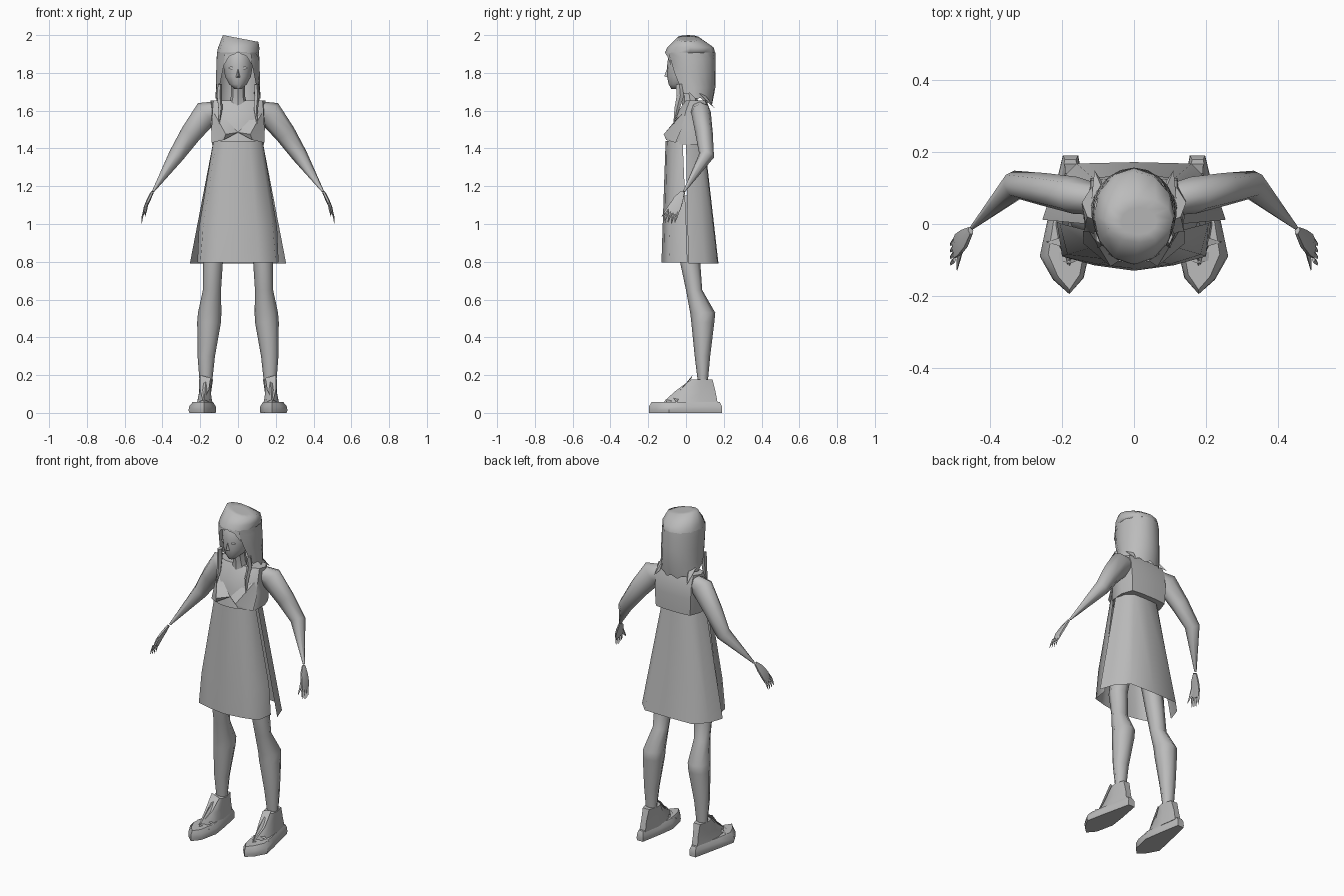
import bpy, bmesh, math
from mathutils import Vector

grey = bpy.data.materials.new("plain grey")
grey.diffuse_color = (0.5, 0.5, 0.5, 1)


def make(name, verts, faces, angle=40):
    bm = bmesh.new()
    vs = [bm.verts.new(v) for v in verts]
    for f in faces:
        bm.faces.new([vs[i] for i in f])
    bmesh.ops.recalc_face_normals(bm, faces=bm.faces)
    me = bpy.data.meshes.new(name)
    bm.to_mesh(me)
    bm.free()
    me.materials.append(grey)
    for p in me.polygons:
        p.use_smooth = True
    me.set_sharp_from_angle(angle=math.radians(angle))
    ob = bpy.data.objects.new(name, me)
    bpy.context.collection.objects.link(ob)
    return ob


def loft(name, rings, closed=True, caps=True, angle=40):
    n = len(rings[0])
    verts = [p for r in rings for p in r]
    faces = []
    for k in range(len(rings) - 1):
        for i in range(n if closed else n - 1):
            j = (i + 1) % n
            faces.append((k * n + i, k * n + j, k * n + n + j, k * n + n + i))
    if closed and caps:
        faces.append(tuple(range(n)))
        faces.append(tuple(range(len(verts) - n, len(verts))))
    return make(name, verts, faces, angle)


def oval(cx, z, hw, y0, y1, n=10, a0=0, a1=360):
    """Ring from half width and front/back limits; angle 0 is the front."""
    full = a1 - a0 >= 360
    out = []
    for i in range(n):
        a = math.radians(a0 + (a1 - a0) * i / (n if full else n - 1))
        out.append((cx + hw * math.sin(a), (y0 + y1) / 2 - (y1 - y0) / 2 * math.cos(a), z))
    return out


def tube(name, path, radii, n=8, angle=50):
    pts = [Vector(p) for p in path]
    rings = []
    for i, p in enumerate(pts):
        t = (pts[min(i + 1, len(pts) - 1)] - pts[max(i - 1, 0)]).normalized()
        u = t.cross(Vector((0, 1, 0))).normalized()
        v = u.cross(t)
        ru, rv = radii[i]
        rings.append([p + u * ru * math.cos(2 * math.pi * k / n)
                      + v * rv * math.sin(2 * math.pi * k / n) for k in range(n)])
    return loft(name, rings, angle=angle)


def sym(points, z):
    """Row mirrored in x, listed from the outside to the middle."""
    left = [(-x, y, z) for x, y in points]
    right = [(x, y, z) for x, y in reversed(points) if x > 0]
    return left + right


# Skirt: separate front and back panels
loft("skirt_front", [
    sym([(.215, .008), (.2, -.09), (.11, -.115), (0, -.13)], .795),
    sym([(.207, .002), (.185, -.085), (.1, -.112), (0, -.124)], .98),
    sym([(.13, -.018), (.115, -.065), (.06, -.1), (0, -.108)], 1.44)], closed=False, angle=65)
loft("skirt_back", [
    sym([(.255, .012), (.225, .1), (.16, .168), (0, .172)], .79),
    sym([(.13, .0), (.115, .06), (.075, .095), (0, .098)], 1.44)], closed=False, angle=65)

# Bodice with a squarer back, and neck
loft("bodice", [
    sym([(0, -.088), (.08, -.08), (.132, -.03), (.138, .06), (.115, .125), (.05, .132)], 1.42)[1:],
    sym([(0, -.07), (.08, -.062), (.138, -.02), (.142, .06), (.12, .128), (.05, .134)], 1.52)[1:],
    sym([(0, -.045), (.08, -.04), (.135, .0), (.14, .06), (.12, .12), (.05, .128)], 1.6)[1:],
    sym([(0, -.005), (.08, 0), (.13, .02), (.145, .06), (.12, .1), (.05, .108)], 1.655)[1:]],
    angle=50)
loft("neck", [oval(0, 1.63, .05, -.02, .07, 8), oval(0, 1.68, .036, -.02, .055, 8),
              oval(0, 1.76, .036, -.04, .05, 8)])

# Face with nose
loft("head", [oval(0, z, w, f, b, 14) for z, w, f, b in [
    (1.715, .02, -.078, -.03), (1.74, .048, -.092, .03), (1.78, .07, -.1, .08),
    (1.84, .08, -.1, .1), (1.9, .075, -.092, .1), (1.94, .05, -.06, .08)]], angle=60)
make("nose", [(-.012, -.096, 1.775), (.012, -.096, 1.775), (0, -.115, 1.782), (0, -.098, 1.83)],
     [(0, 1, 2), (1, 3, 2), (3, 0, 2)], 80)

# Long hair: slanted crown with a wide top, and a curtain open at the face
crown = [oval(.0, 1.905, .112, -.112, .155, 12), oval(.004, 1.935, .109, -.1, .146, 12),
         oval(.014, 2.0, .094, -.052, .075, 12), oval(.014, 2.0, .05, -.03, .045, 12)]
for k in (2, 3):
    crown[k] = [(x, y, z - .19 * (x + .08)) for x, y, z in crown[k]]
loft("hair_crown", crown, angle=89)
curtain = []
for z, w, f, b, a in [(1.908, .112, -.112, .155, 4), (1.875, .115, -.108, .156, 36),
                      (1.8, .116, -.1, .157, 46), (1.72, .117, -.085, .155, 58)]:
    curtain.append(oval(0, z, w, f, b, 15, a, 360 - a))
curtain.append([(x, y, 1.695 - .06 * min(1, max(0, y / .13)) + (.008 if i % 2 else -.008))
                for i, (x, y, z) in enumerate(oval(0, 1.66, .12, -.06, .14, 15, 62, 298))])
loft("hair_curtain", curtain, closed=False, angle=70)

for s, side in ((1, "left"), (-1, "right")):
    def m(pts):
        return [(s * p[0], p[1], p[2]) for p in pts]

    # Eye plate and fringe strand
    make("eye_" + side, m([(.022, -.101, 1.825), (.035, -.099, 1.816), (.052, -.092, 1.826),
                           (.036, -.099, 1.838)]), [(0, 1, 2, 3)])
    make("fringe_" + side, m([(0, -.112, 1.915), (.07, -.085, 1.9), (.075, -.08, 1.84),
                              (.045, -.1, 1.89), (.015, -.108, 1.9)]), [(0, 1, 3, 4), (1, 2, 3)])

    # Bust cup with a pointed lower edge
    make("bust_" + side, m([(.125, -.02, 1.585), (.0, -.075, 1.485), (.065, -.118, 1.475),
                            (.075, -.105, 1.445), (.14, -.055, 1.43), (.142, -.02, 1.51),
                            (.06, -.055, 1.55)]),
         [(0, 6, 2), (6, 1, 2), (1, 3, 2), (3, 4, 2), (4, 5, 2), (5, 0, 2)])

    # Front hair lock and loose tips at the back
    tube("hair_lock_" + side, m([(.096, -.035, 1.74), (.1, -.03, 1.68), (.094, -.048, 1.61),
                                 (.1, -.065, 1.53)]),
         [(.012, .02), (.014, .02), (.012, .014), (.002, .002)], 5)
    make("hair_tip_" + side, m([(.085, .09, 1.7), (.118, .07, 1.69), (.11, .15, 1.615),
                                (.09, .12, 1.64)]), [(0, 1, 2), (0, 2, 3)])

    # Arm
    tube("arm_" + side, m([(.115, .07, 1.6), (.165, .08, 1.588), (.25, .096, 1.478),
                           (.327, .109, 1.362), (.45, -.01, 1.172)]),
         [(.05, .045), (.07, .052), (.056, .046), (.042, .041), (.006, .006)], 8, 60)

    # Hand: thin palm, fingers and thumb
    tube("palm_" + side, m([(.454, -.018, 1.168), (.472, -.04, 1.13), (.49, -.058, 1.09),
                            (.5, -.07, 1.055)]),
         [(.008, .012), (.01, .03), (.009, .036), (.006, .03)], 6)
    for k in range(4):
        y = -.045 - .018 * k
        tube("finger_" + side, m([(.499, y, 1.065), (.507, y - .008, 1.035),
                                  (.51, y - .014, 1.003 + .006 * abs(k - 1))]),
             [(.005, .009), (.004, .007), (.001, .002)], 4)
    tube("thumb_" + side, m([(.48, -.07, 1.11), (.488, -.1, 1.07), (.492, -.128, 1.04)]),
         [(.006, .012), (.006, .01), (.001, .002)], 4)

    # Leg
    loft("leg_" + side, [oval(s * cx, z, w, f, b, 8) for z, cx, w, f, b in [
        (.17, .17, .034, .062, .116), (.3, .168, .046, .046, .128), (.48, .153, .063, .028, .15),
        (.53, .15, .062, .022, .155), (.65, .138, .048, .0, .086), (.8, .132, .052, -.032, .075),
        (1.15, .07, .06, -.05, .08)]], angle=60)

    # Shoe: flat sole, instep, ankle collar and tongue
    plan = [(.18, -.195), (.225, -.155), (.262, -.09), (.243, 0), (.198, .19), (.155, .19),
            (.13, .06), (.115, -.04), (.14, -.15)]

    def outline(k, z):
        return m([(.178 + (x - .178) * k, (y if k > .9 else .01 + (y - .01) * .94), z)
                  for x, y in plan])
    loft("sole_" + side, [outline(.95, .0), outline(1, .015), outline(.95, .035),
                          outline(.72, .058)], angle=30)
    upper = [(.18, -.125), (.208, -.07), (.218, -.01), (.214, .07), (.195, .168), (.155, .168),
             (.14, .07), (.136, -.01), (.15, -.07)]
    collar = [(.17, .028), (.185, .032), (.2, .045), (.207, .08), (.192, .14), (.15, .14),
              (.132, .08), (.14, .045), (.155, .032)]
    mid = [(.178 + .85 * (.5 * a + .5 * c - .178), .6 * b + .4 * d)
           for (a, b), (c, d) in zip(upper, collar)]
    loft("shoe_" + side, [m([(x, y, .05) for x, y in upper]),
                          m([(x, y, .11) for x, y in mid]),
                          m([(x, y, .178) for x, y in collar])], angle=45)
    make("tongue_" + side, m([(.145, .03, .185), (.2, .035, .2), (.2, -.03, .12),
                              (.185, -.115, .06), (.155, -.03, .12)]),
         [(0, 1, 2, 4), (4, 2, 3)])
    # Lace loops over the instep
    for k in range(2):
        y, z = -.06 - .04 * k, .075 - .014 * k
        make("lace_" + side, m([(.125, y + .01, z - .02), (.178, y - .01, z + .01),
                                (.245, y + .01, z - .02), (.178, y + .03, z + .012)]),
             [(0, 1, 3), (1, 2, 3)])
